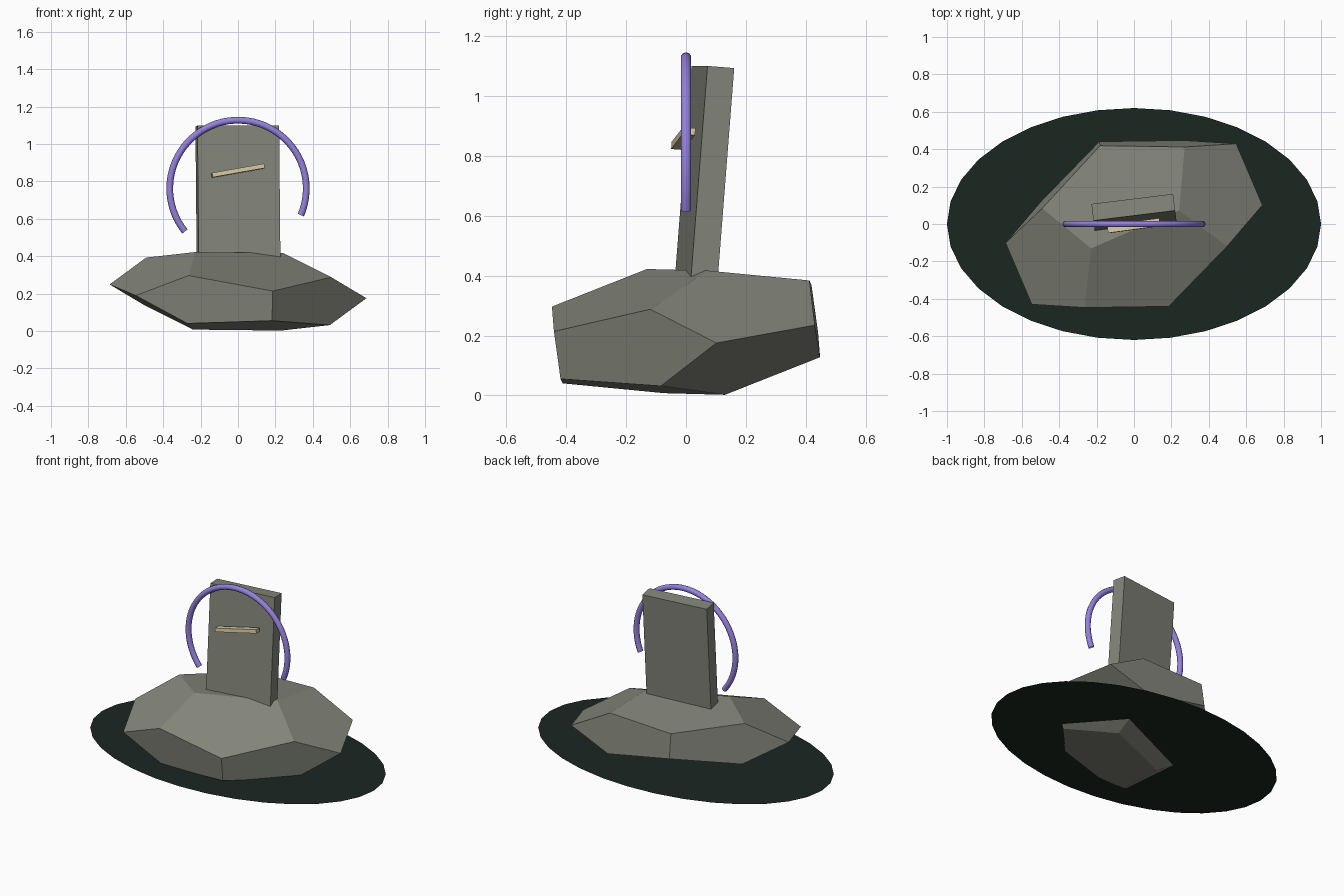
import bpy, bmesh, math
from mathutils import Matrix, Vector

if "Cube" in bpy.data.objects:
    bpy.data.objects.remove(bpy.data.objects["Cube"])


def colour(obj, name, rgb):
    mat = bpy.data.materials.get(name) or bpy.data.materials.new(name)
    mat.diffuse_color = (*rgb, 1)
    mat.use_nodes = True
    mat.node_tree.nodes["Principled BSDF"].inputs["Base Color"].default_value = mat.diffuse_color
    obj.data.materials.append(mat)


def mesh_object(name, bm):
    me = bpy.data.meshes.new(name)
    bm.to_mesh(me)
    bm.free()
    obj = bpy.data.objects.new(name, me)
    bpy.context.collection.objects.link(obj)
    return obj


def box(name, size, matrix):
    bm = bmesh.new()
    bmesh.ops.create_cube(bm, size=1, matrix=matrix @ Matrix.Diagonal((*size, 1)))
    return mesh_object(name, bm)


STONE, MOSS = (0.23, 0.24, 0.20), (0.011, 0.02, 0.015)
VIOLET, SAND = (0.30, 0.22, 0.72), (0.68, 0.58, 0.36)

# Flat oval ground patch
bm = bmesh.new()
bmesh.ops.create_circle(bm, cap_ends=True, segments=32, radius=1,
                        matrix=Matrix.Translation((0, 0, 0.047)) @ Matrix.Diagonal((1, 0.62, 1, 1)))
colour(mesh_object("ground_patch", bm), "moss", MOSS)

# Boulder: tilted, flattened dodecahedron
phi = (1 + math.sqrt(5)) / 2
points = [(x, y, z) for x in (-1, 1) for y in (-1, 1) for z in (-1, 1)]
for s in (-1 / phi, 1 / phi):
    for t in (-phi, phi):
        points += [(0, s, t), (s, t, 0), (t, 0, s)]
squash = Matrix(((0.1135, 0.381, 0.0036),
                 (-0.2655, 0.164, -0.0178),
                 (-0.048, -0.0044, 0.128)))
bm = bmesh.new()
for p in points:
    bm.verts.new(squash @ Vector(p) + Vector((0, 0, 0.212)))
bmesh.ops.convex_hull(bm, input=bm.verts)
bmesh.ops.dissolve_limit(bm, angle_limit=math.radians(1), verts=bm.verts, edges=bm.edges)
bmesh.ops.recalc_face_normals(bm, faces=bm.faces)
colour(mesh_object("boulder", bm), "stone", STONE)

# Leaning stone slab
lean = Matrix.Rotation(math.radians(7), 4, 'Z') @ Matrix.Rotation(math.radians(-4.5), 4, 'X')
slab = box("slab", (0.44, 0.09, 0.81), Matrix.Translation((0, 0.058, 0.692)) @ lean)
colour(slab, "stone", STONE)

# Slanted bar on the slab front
bar = box("front_bar", (0.285, 0.042, 0.024),
          Matrix.Translation((0, -0.009, 0.857)) @ lean @ Matrix.Rotation(math.radians(-10), 4, 'Y'))
colour(bar, "sand", SAND)

# Broken ring around the slab
N, R, tube, sides = 48, 0.365, 0.018, 10
bm = bmesh.new()
rows = []
for i in range(N + 1):
    a = math.radians(-23 + 242 * i / N)
    row = []
    for j in range(sides):
        b = math.tau * j / sides
        r = R + tube * math.cos(b)
        row.append(bm.verts.new((r * math.cos(a), tube * math.sin(b), 0.762 + r * math.sin(a))))
    rows.append(row)
for p, q in zip(rows, rows[1:]):
    for j in range(sides):
        k = (j + 1) % sides
        bm.faces.new((p[j], p[k], q[k], q[j])).smooth = True
bmesh.ops.recalc_face_normals(bm, faces=bm.faces)
colour(mesh_object("broken_ring", bm), "violet", VIOLET)
